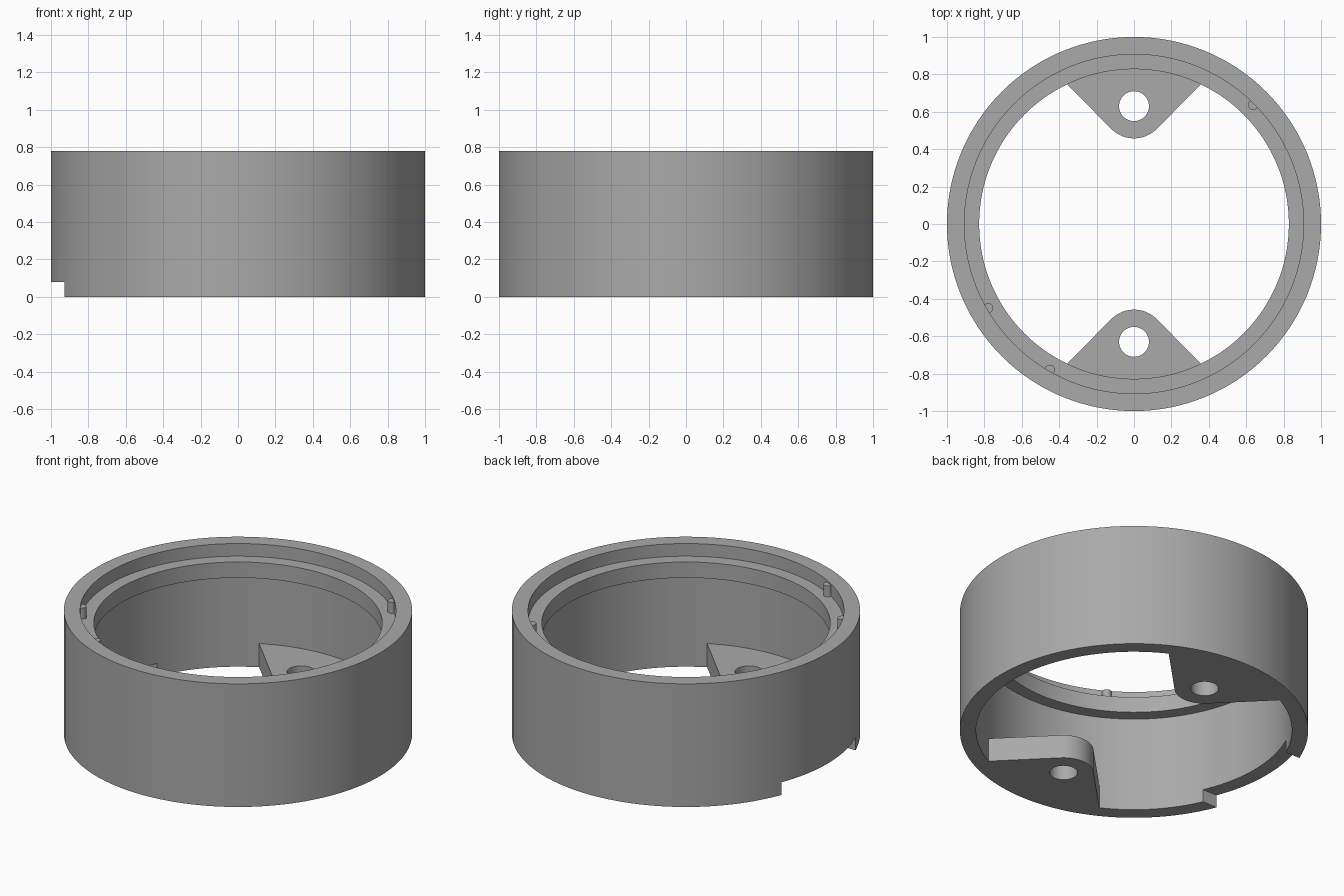
import bpy, bmesh, math
from math import sin, cos, radians, pi

if "Cube" in bpy.data.objects:
    bpy.data.objects.remove(bpy.data.objects["Cube"], do_unlink=True)

GREY = (0.40, 0.40, 0.40, 1.0)
mat = bpy.data.materials.new("plain grey")
mat.use_nodes = True
mat.diffuse_color = GREY
bsdf = mat.node_tree.nodes["Principled BSDF"]
bsdf.inputs["Base Color"].default_value = GREY
bsdf.inputs["Roughness"].default_value = 0.6


def finish(name, bm):
    """Turn a bmesh into a named, coloured object."""
    bmesh.ops.recalc_face_normals(bm, faces=bm.faces)
    mesh = bpy.data.meshes.new(name)
    bm.to_mesh(mesh)
    bm.free()
    mesh.materials.append(mat)
    obj = bpy.data.objects.new(name, mesh)
    bpy.context.collection.objects.link(obj)
    return obj


def activate(obj):
    bpy.ops.object.select_all(action='DESELECT')
    obj.select_set(True)
    bpy.context.view_layer.objects.active = obj


def smooth(obj):
    activate(obj)
    bpy.ops.object.shade_smooth_by_angle(angle=radians(30))


def lathe(name, profile, steps=128):
    """Revolve a closed (radius, z) profile round the z axis."""
    bm = bmesh.new()
    rings = [[bm.verts.new((r * cos(2 * pi * i / steps), r * sin(2 * pi * i / steps), z))
              for r, z in profile] for i in range(steps)]
    n = len(profile)
    for i in range(steps):
        a, b = rings[i], rings[(i + 1) % steps]
        for j in range(n):
            k = (j + 1) % n
            bm.faces.new((a[j], b[j], b[k], a[k]))
    return finish(name, bm)


def prism(name, outline, z0, z1):
    """Extrude a flat (x, y) outline from z0 to z1."""
    bm = bmesh.new()
    face = bm.faces.new([bm.verts.new((x, y, z0)) for x, y in outline])
    top = bmesh.ops.extrude_face_region(bm, geom=[face])["geom"]
    bmesh.ops.translate(bm, vec=(0, 0, z1 - z0),
                        verts=[v for v in top if isinstance(v, bmesh.types.BMVert)])
    return finish(name, bm)


def arc(cx, cy, r, a0, a1, n):
    return [(cx + r * cos(radians(a0 + (a1 - a0) * i / n)),
             cy + r * sin(radians(a0 + (a1 - a0) * i / n))) for i in range(n + 1)]


def cut(obj, cutter):
    """Subtract the cutter, then remove it."""
    cutter.hide_render = True
    mod = obj.modifiers.new("cut", 'BOOLEAN')
    mod.operation = 'DIFFERENCE'
    mod.solver = 'EXACT'
    mod.object = cutter
    activate(obj)
    bpy.ops.object.modifier_apply(modifier=mod.name)
    bpy.data.objects.remove(cutter, do_unlink=True)


# Outer wall with an inner ledge just below the top rim
wall = lathe("ring_wall", [(1.0, 0), (1.0, 0.78), (0.907, 0.78), (0.907, 0.70),
                           (0.828, 0.70), (0.828, 0.60), (0.907, 0.60), (0.907, 0)])

# Notch in the lower edge on the -x side
cut(wall, prism("notch_cutter", [(-1.2, -0.37), (-0.6, -0.37), (-0.6, 0.37), (-1.2, 0.37)],
                -0.1, 0.08))
smooth(wall)

# Screw lugs: rounded wedges with a through hole, at the back and the front
for name, side in (("back_lug", 1), ("front_lug", -1)):
    outline = arc(0, 0, 0.909, 62.65, 117.35, 36) + arc(0, 0.63, 0.172, 225, 315, 24)
    lug = prism(name, [(x, y * side) for x, y in outline], 0, 0.15)
    hole = arc(0, 0.63 * side, 0.08, 0, 360, 48)[:-1]
    cut(lug, prism("hole_cutter", hole, -0.1, 0.3))
    smooth(lug)

# Small locating pins standing on the ledge against the rim
for i, angle in enumerate((45, 210, 240)):
    a = radians(angle)
    pin = prism(f"locating_pin_{i + 1}",
                arc(0.9 * cos(a), 0.9 * sin(a), 0.027, 0, 360, 24)[:-1], 0.69, 0.77)
    smooth(pin)
